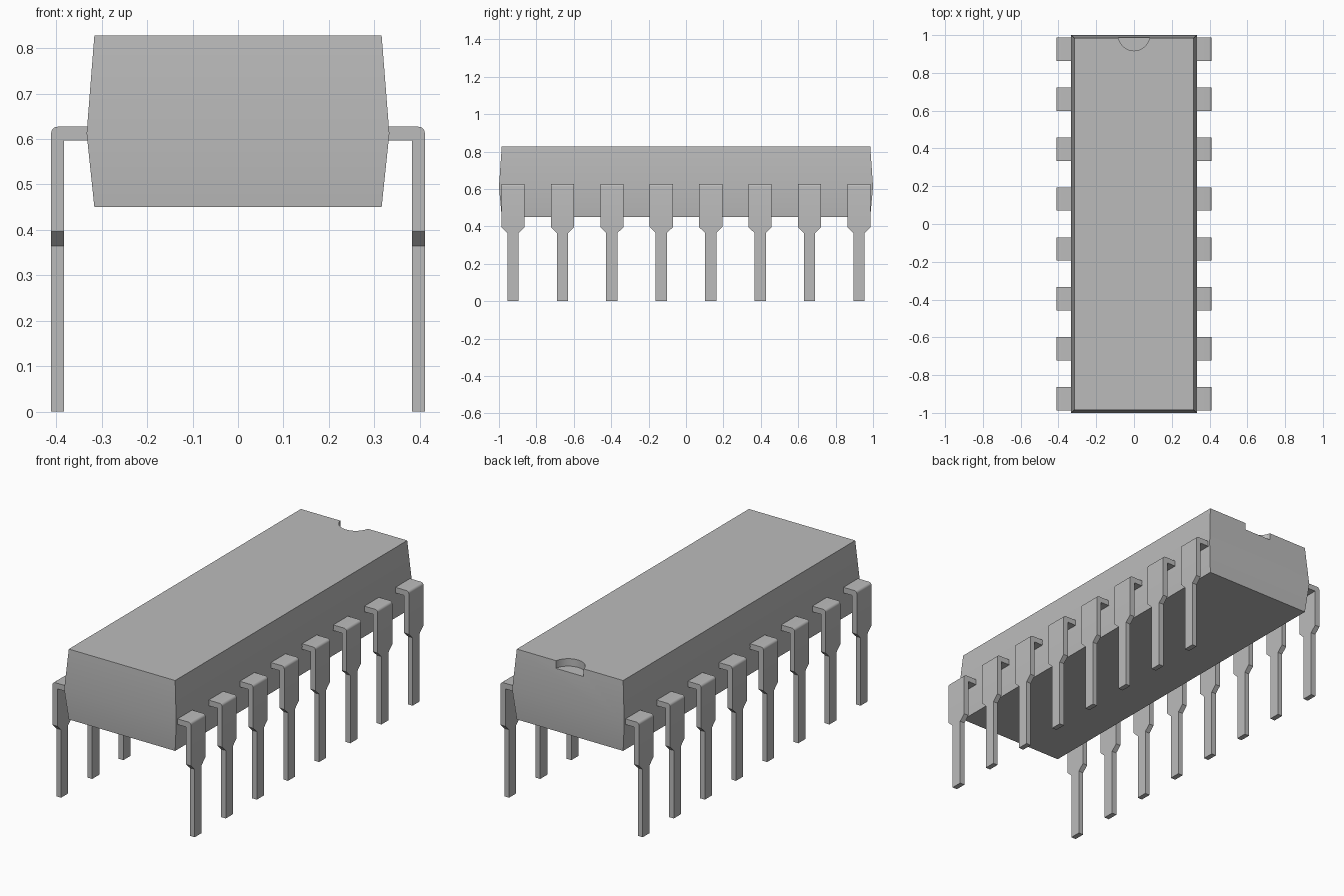
import bpy, bmesh, math

cube = bpy.data.objects.get("Cube")
if cube:
    bpy.data.objects.remove(cube, do_unlink=True)

# Single plain grey used on every part
grey = bpy.data.materials.new("plain grey")
grey.use_nodes = True
grey.diffuse_color = (0.5, 0.5, 0.5, 1)
grey.node_tree.nodes["Principled BSDF"].inputs["Base Color"].default_value = (0.5, 0.5, 0.5, 1)


def loft(name, rings):
    """Skin a stack of equal-length closed rings and cap both ends."""
    bm = bmesh.new()
    loops = [[bm.verts.new(p) for p in ring] for ring in rings]
    for a, b in zip(loops, loops[1:]):
        n = len(a)
        for i in range(n):
            j = (i + 1) % n
            bm.faces.new((a[i], a[j], b[j], b[i]))
    bm.faces.new(loops[0][::-1])
    bm.faces.new(loops[-1])
    bmesh.ops.remove_doubles(bm, verts=bm.verts, dist=0.0001)
    bmesh.ops.recalc_face_normals(bm, faces=bm.faces)
    mesh = bpy.data.meshes.new(name)
    bm.to_mesh(mesh)
    bm.free()
    mesh.materials.append(grey)
    obj = bpy.data.objects.new(name, mesh)
    bpy.context.collection.objects.link(obj)
    return obj


def activate(obj):
    bpy.ops.object.select_all(action='DESELECT')
    obj.select_set(True)
    bpy.context.view_layer.objects.active = obj


def smooth(obj):
    activate(obj)
    bpy.ops.object.shade_smooth_by_angle(angle=math.radians(30))


# Body: block tapering up and down from its waist
def rectangle(hx, hy, z):
    return [(-hx, -hy, z), (hx, -hy, z), (hx, hy, z), (-hx, hy, z)]


body = loft("body", [rectangle(0.316, 0.985, 0.45),
                     rectangle(0.333, 1.0, 0.612),
                     rectangle(0.316, 0.985, 0.828)])

# Half-round notch in the top of the back end
bpy.ops.mesh.primitive_cylinder_add(vertices=48, radius=0.083, depth=0.2,
                                    location=(0, 1.0, 0.888))
cutter = bpy.context.object
cutter.name = "notch_cutter"
cutter.hide_render = True
cutter.data.materials.append(grey)
cut = body.modifiers.new("notch", 'BOOLEAN')
cut.operation = 'DIFFERENCE'
cut.solver = 'EXACT'
cut.object = cutter
activate(body)
bpy.ops.object.modifier_apply(modifier=cut.name)
bpy.data.objects.remove(cutter, do_unlink=True)
smooth(body)

# Pin: strip with a narrow tail, a wide shoulder and a bend into the body
INNER, OUTER, LOW, HIGH = 0.383, 0.411, 0.597, 0.627
WIDE, NARROW, BEND = 0.062, 0.03, 0.014


def section(inner, outer, half):
    (xi, zi), (xo, zo) = inner, outer
    return [(xi, -half, zi), (xo, -half, zo), (xo, half, zo), (xi, half, zi)]


rings = [section((INNER, z), (OUTER, z), w)
         for z, w in ((0, NARROW), (0.365, NARROW), (0.396, WIDE))]
for step in range(7):
    a = math.radians(90 * step / 6)
    corner = (OUTER - BEND + BEND * math.cos(a), HIGH - BEND + BEND * math.sin(a))
    rings.append(section((INNER, LOW), corner, WIDE))
rings.append(section((0.32, LOW), (0.32, HIGH), WIDE))
pin = loft("pin_pair_1", rings)
smooth(pin)

# Eight mirrored pairs along the body
for i in range(8):
    obj = pin
    if i:
        obj = bpy.data.objects.new(f"pin_pair_{i + 1}", pin.data)
        bpy.context.collection.objects.link(obj)
    obj.location.y = (i - 3.5) * 0.2643
    obj.modifiers.new("other side", 'MIRROR').use_axis = (True, False, False)
